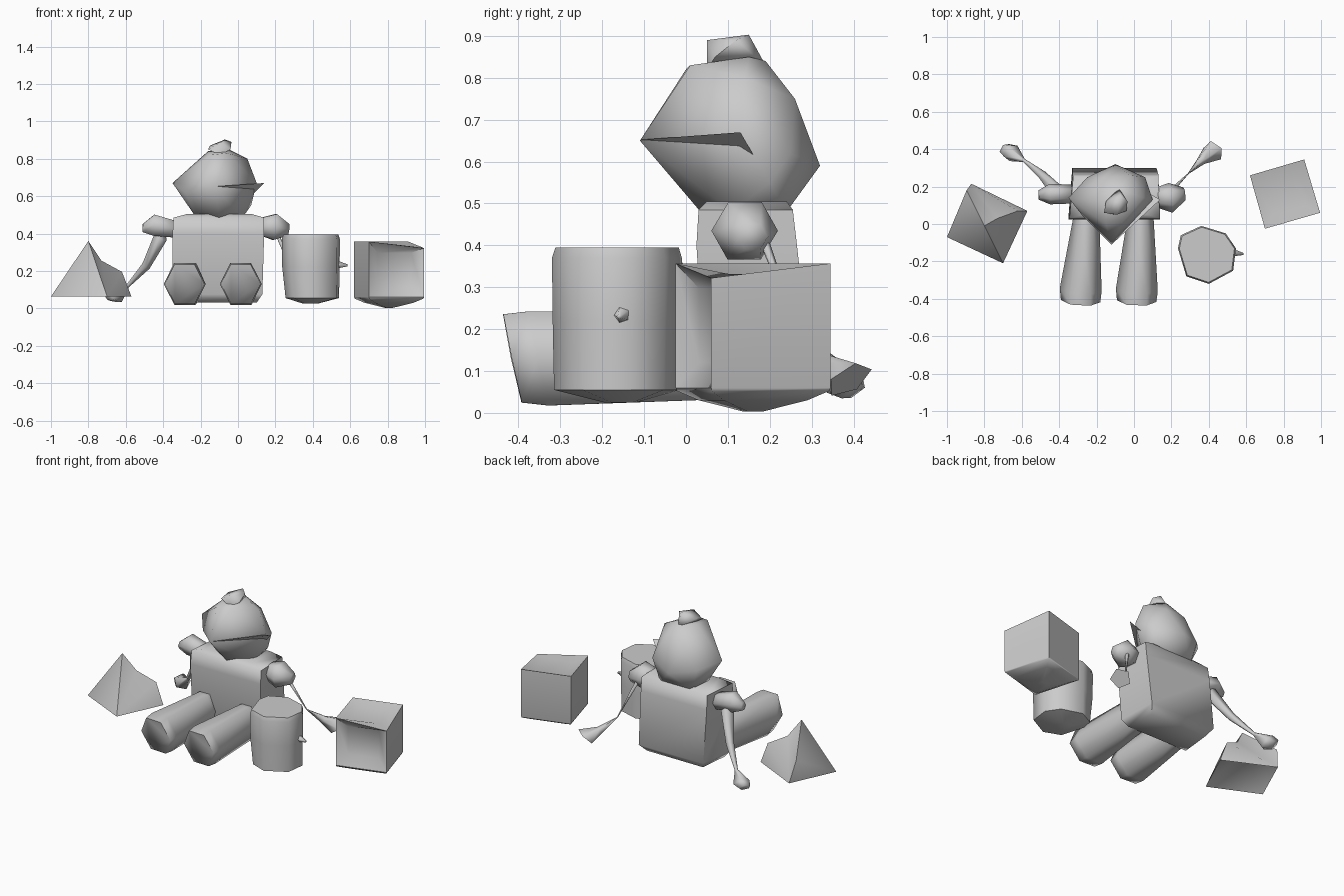
import bpy
import bmesh
import math
from mathutils import Vector

# Remove only the default cube
default_cube = bpy.data.objects.get("Cube")
if default_cube:
    bpy.data.objects.remove(default_cube, do_unlink=True)

# Single clay grey for everything
CLAY = (0.6, 0.6, 0.6, 1.0)
clay = bpy.data.materials.new("clay grey")
clay.use_nodes = True
clay.diffuse_color = CLAY
shader = next(n for n in clay.node_tree.nodes if n.type == 'BSDF_PRINCIPLED')
shader.inputs["Base Color"].default_value = CLAY
shader.inputs["Roughness"].default_value = 0.8


def finish(name, bm, angle):
    """Turn a bmesh into a named, shaded object."""
    bmesh.ops.recalc_face_normals(bm, faces=bm.faces)
    mesh = bpy.data.meshes.new(name)
    bm.to_mesh(mesh)
    bm.free()
    mesh.materials.append(clay)
    obj = bpy.data.objects.new(name, mesh)
    bpy.context.collection.objects.link(obj)
    bpy.ops.object.select_all(action='DESELECT')
    obj.select_set(True)
    bpy.context.view_layer.objects.active = obj
    bpy.ops.object.shade_smooth_by_angle(angle=math.radians(angle))


def hull(name, points, angle=75):
    """Faceted solid wrapped around a few corner points."""
    bm = bmesh.new()
    for point in points:
        bm.verts.new(point)
    result = bmesh.ops.convex_hull(bm, input=bm.verts)
    loose = [v for v in result["geom_interior"] if isinstance(v, bmesh.types.BMVert)]
    bmesh.ops.delete(bm, geom=loose, context='VERTS')
    finish(name, bm, angle)


def skin(bm, rings):
    """Join consecutive vertex rings with quads and cap both ends."""
    for low, high in zip(rings, rings[1:]):
        count = len(low)
        for i in range(count):
            j = (i + 1) % count
            bm.faces.new((low[i], low[j], high[j], high[i]))
    bm.faces.new(rings[0])
    bm.faces.new(rings[-1])


def tube(name, stations, sides=6, slant=0.0):
    """Limb along (x, y, z, radius[, width]) stations; slant leans the rings."""
    bm = bmesh.new()
    centres = [Vector(s[:3]) for s in stations]
    along = (centres[-1] - centres[0]).normalized()
    side = along.cross(Vector((0, 0, 1))).normalized()
    up = side.cross(along) + along * slant
    rings = []
    for centre, station in zip(centres, stations):
        ring = []
        for i in range(sides):
            turn = math.tau * i / sides
            offset = side * math.cos(turn) * station[-1] + up * math.sin(turn) * station[3]
            ring.append(bm.verts.new(centre + offset))
        rings.append(ring)
    skin(bm, rings)
    finish(name, bm, 85)


def block(name, outline, levels, angle, dent):
    """Stack scaled copies of a footprint at (height, scale) levels, then dent."""
    bm = bmesh.new()
    cx = sum(p[0] for p in outline) / len(outline)
    cy = sum(p[1] for p in outline) / len(outline)
    rings = [[bm.verts.new((cx + (x - cx) * s, cy + (y - cy) * s, z))
              for x, y in outline] for z, s in levels]
    skin(bm, rings)
    dent(bm)
    finish(name, bm, angle)


# Torso: boxy, narrower behind, with the back leaning in towards the neck
torso = []
for x0, x1, front, back, z in ((-.32, .10, .07, .26, .03), (-.35, .13, .045, .30, .075),
                               (-.35, .14, .025, .265, .40), (-.345, .14, .03, .255, .485),
                               (-.27, .07, .05, .24, .505)):
    torso += [(x0, front, z), (x1, front, z), (x0 + .02, back, z), (x1 - .01, back, z)]
hull("torso", torso, 65)

# Head: pointed face, broad cheeks, narrow chin, rounded back
neck = [(-.22, .11, .48), (-.1, .035, .48), (.02, .11, .48), (.01, .24, .48), (-.21, .24, .48)]
cheeks = [(-.35, .14, .67), (-.28, .05, .62), (-.12, -.11, .65), (.1, .13, .67),
          (.07, .2, .55), (.06, .25, .62), (-.10, .32, .59), (-.25, .25, .62)]
crown = [(-.15, 0, .82), (-.06, .01, .83), (.05, .14, .8), (-.02, .26, .75),
         (-.16, .25, .75), (-.16, .12, .84), (-.05, .15, .85), (-.08, .19, .84)]
hull("head", neck + cheeks + crown)
hull("cheek_ledge", [(-.12, -.11, .652), (.14, .13, .67), (0, .1, .65),
                     (.07, .17, .6), (-.05, .05, .6)])
hull("topknot", [(-.16, .06, .85), (-.15, .12, .87), (-.09, .05, .89), (-.07, .15, .903),
                 (-.035, .12, .89), (-.04, .07, .85), (-.1, .05, .82), (-.08, .19, .83)])

# Legs stretched forward, widening towards the feet
for name, hip, foot in (("right_leg", -.255, -.285), ("left_leg", .035, .015)):
    tube(name, [(hip, .12, .135, .115, .068), (hip, .03, .135, .12, .07),
                (foot, -.35, .13, .13, .112), (foot, -.412, .13, .122, .106)], slant=.2)

# Shoulders
tube("left_shoulder", [(.11, .14, .44, .05), (.195, .14, .435, .08), (.27, .16, .42, .035)])
tube("right_shoulder", [(-.32, .16, .42, .05), (-.45, .16, .445, .065, .055),
                        (-.51, .155, .43, .025)])

# Thin forearms flaring into hands
tube("right_forearm", [(-.41, .17, .39, .04), (-.49, .26, .23, .025), (-.59, .34, .12, .01),
                       (-.655, .38, .07, .05), (-.69, .40, .06, .035)], sides=5)
tube("left_forearm", [(.21, .19, .40, .012), (.29, .27, .19, .003),
                      (.36, .34, .12, .025), (.425, .39, .08, .06)], sides=5)

# Pyramid toy with a hollowed underside and lumpy corner ridges
base = [(-1, -.07), (-.70, -.21), (-.57, .07), (-.87, .215)]
bm = bmesh.new()
corners = [bm.verts.new((x, y, .063)) for x, y in base]
apex = bm.verts.new((-.80, -.01, .36))
hollow = bm.verts.new((-.79, .01, .22))
ridges = [[], [], [(-.62, .07, .195), (-.73, .03, .255)], [(-.895, .18, .20)]]
ridges = [[bm.verts.new(p) for p in ridge] for ridge in ridges]
for i in range(4):
    j = (i + 1) % 4
    loop = [corners[i], corners[j], *ridges[j], apex, *reversed(ridges[i])]
    bmesh.ops.triangulate(bm, faces=[bm.faces.new(loop)])
    bm.faces.new((corners[j], corners[i], hollow))
finish("pyramid_toy", bm, 60)


# Drum toy, pinched at its lower right, with a small side peg
def drum_dents(bm):
    for v in bm.verts:
        if v.co.x < .3 and v.co.z < .1:
            v.co.x += .015


drum = [(.235, -.13), (.25, -.06), (.36, -.01), (.49, -.05),
        (.545, -.13), (.53, -.25), (.40, -.32), (.28, -.28)]
block("drum_toy", drum, [(.025, .25), (.055, .97), (.22, .99), (.37, 1), (.395, .95)],
      60, drum_dents)
tube("drum_peg", [(.52, -.15, .235, .025), (.585, -.16, .23, .006)], sides=5)


# Cube toy with a sunken front and a dipped top
def cube_dents(bm):
    bm.normal_update()
    front = min((f for f in bm.faces if f.calc_area() > .05 and abs(f.normal.z) < .5),
                key=lambda f: f.calc_center_median().y)
    top = max(bm.faces, key=lambda f: f.calc_center_median().z)
    for face, shift in ((front, (-.012, .04, 0)), (top, (0, 0, -.025))):
        bmesh.ops.inset_individual(bm, faces=[face], thickness=.085)
        for v in face.verts:
            v.co += Vector(shift)
    for v in bm.verts:
        if v.co.x > .97 and v.co.z > .3:
            v.co.z -= .035


square = [(.62, .26), (.70, -.025), (.995, .06), (.91, .345)]
block("cube_toy", square, [(.003, .12), (.03, .7), (.052, .98), (.06, 1), (.357, 1)],
      50, cube_dents)
